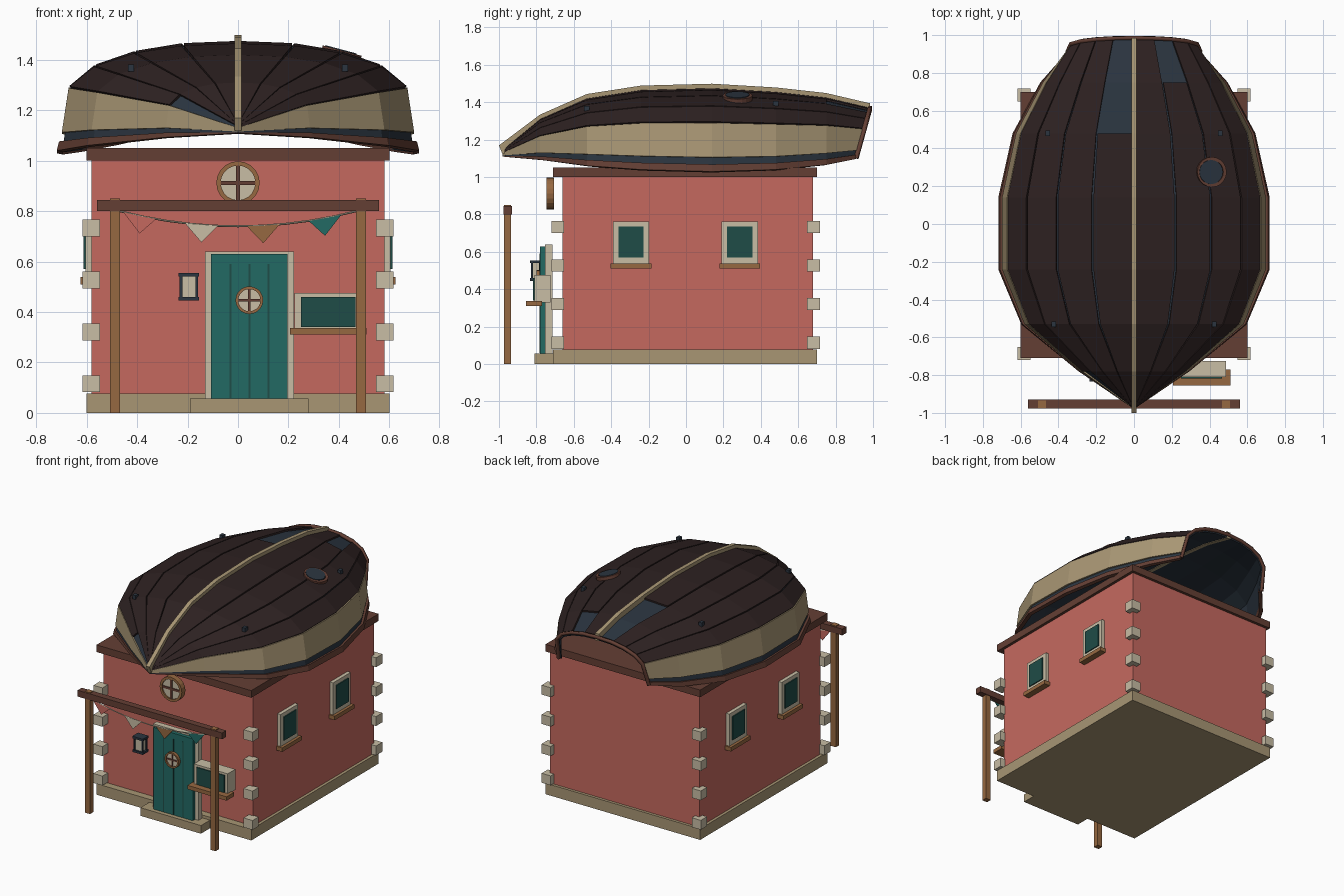
import bpy, bmesh, math
from mathutils import Vector

if "Cube" in bpy.data.objects:
    bpy.data.objects.remove(bpy.data.objects["Cube"])


def material(name, hexcode):
    srgb = [c / 255 for c in bytes.fromhex(hexcode)]
    col = [((c + 0.055) / 1.055) ** 2.4 for c in srgb] + [1]
    m = bpy.data.materials.new(name)
    m.use_nodes = True
    m.diffuse_color = col
    m.node_tree.nodes["Principled BSDF"].inputs["Base Color"].default_value = col
    return m


coral = material("coral plaster", "C5695F")
tarred = material("tarred planks", "2D2121")
tan = material("tan timber and stone", "A89674")
cream = material("cream paint", "C8BDA5")
slate = material("slate blue", "2B3540")
brown = material("dark brown wood", "643F34")
bronze = material("bronze wood", "966841")
teal = material("teal paint", "226A64")
glass = material("dark teal glass", "1F4C47")


def finish(name, bm, mat):
    mesh = bpy.data.meshes.new(name)
    bm.to_mesh(mesh)
    bm.free()
    mesh.materials.append(mat)
    ob = bpy.data.objects.new(name, mesh)
    bpy.context.collection.objects.link(ob)
    return ob


def thicken(ob, amount, offset=-1):
    mod = ob.modifiers.new("thickness", 'SOLIDIFY')
    mod.thickness, mod.offset = amount, offset
    return ob


def box(name, mat, x, y, z):
    """Box given by its (low, high) range on each axis."""
    bm = bmesh.new()
    bmesh.ops.create_cube(bm, size=1)
    for v in bm.verts:
        v.co = [r[0] if c < 0 else r[1] for c, r in zip(v.co, (x, y, z))]
    return finish(name, bm, mat)


def disc(name, mat, centre, radius, depth, tilt, sides=20):
    bm = bmesh.new()
    bmesh.ops.create_cone(bm, cap_ends=True, segments=sides, radius1=radius, radius2=radius, depth=depth)
    ob = finish(name, bm, mat)
    ob.location, ob.rotation_euler = centre, tilt
    return ob


def ring(name, mat, centre, inner, outer, depth, tilt, sides=20):
    bm = bmesh.new()
    rows = []
    for i in range(sides):
        a = 2 * math.pi * i / sides
        rows.append([bm.verts.new((r * math.cos(a), r * math.sin(a), h))
                     for r, h in ((inner, -depth / 2), (outer, -depth / 2), (outer, depth / 2), (inner, depth / 2))])
    for a, b in zip(rows, rows[1:] + rows[:1]):
        for k in range(4):
            n = (k + 1) % 4
            bm.faces.new((a[k], b[k], b[n], a[n]))
    bmesh.ops.recalc_face_normals(bm, faces=bm.faces)
    ob = finish(name, bm, mat)
    ob.location, ob.rotation_euler = centre, tilt
    return ob


def rod(name, mat, points, radius):
    curve = bpy.data.curves.new(name, 'CURVE')
    curve.dimensions = '3D'
    curve.bevel_depth, curve.bevel_resolution, curve.use_fill_caps = radius, 0, True
    line = curve.splines.new('POLY')
    line.points.add(len(points) - 1)
    for p, co in zip(line.points, points):
        p.co = (*co, 1)
    curve.materials.append(mat)
    ob = bpy.data.objects.new(name, curve)
    bpy.context.collection.objects.link(ob)


def porthole(name, x, y, z, r):
    """Round window facing the front with crossed glazing bars."""
    tilt = (math.pi / 2, 0, 0)
    disc(name + "_pane", cream, (x, y, z), r * 0.85, 0.02, tilt)
    ring(name + "_ring", bronze, (x, y, z), r * 0.8, r, 0.04, tilt)
    bar, reach, depth = r * 0.09, r * 0.82, (y - 0.016, y)
    box(name + "_bar_upright", brown, (x - bar, x + bar), depth, (z - reach, z + reach))
    box(name + "_bar_level", brown, (x - reach, x + reach), depth, (z - bar, z + bar))


# House body
box("walls", coral, (-.58, .58), (-.66, .68), (.02, 1.01))
box("plinth", tan, (-.6, .6), (-.71, .7), (0, .077))
box("door_step", tan, (-.19, .28), (-.81, -.7), (0, .057))
box("wall_plate", brown, (-.6, .6), (-.71, .7), (1, 1.05))

# Corner stones and side windows, mirrored left and right
for side, label in ((1, "left"), (-1, "right")):
    def across(a, b):
        return sorted((side * a, side * b))
    for row in range(4):
        z = 0.115 + 0.206 * row
        for end, y in (("front", (-.72, -.652)), ("back", (.648, .717))):
            box(f"corner_stone_{end}_{label}_{row}", cream, across(.547, .617), y, (z - .033, z + .033))
    for end, y in (("front", -.294), ("back", .287)):
        tag = f"{end}_{label}"
        box("window_frame_" + tag, cream, across(.57, .605), (y - .097, y + .097), (.535, .762))
        box("window_pane_" + tag, glass, across(.6, .612), (y - .068, y + .068), (.57, .735))
        box("window_sill_" + tag, bronze, across(.57, .625), (y - .109, y + .109), (.51, .538))
    # Porch post
    post = side * .487
    box("porch_post_" + label, bronze, (post - .02, post + .02), (-.973, -.935), (0, .85))
box("porch_beam", brown, (-.56, .56), (-.976, -.93), (.8, .844))

# Door
box("door_frame", cream, (-.13, .222), (-.755, -.715), (.057, .64))
box("door_leaf", teal, (-.108, .196), (-.78, -.75), (.057, .63))
for i in range(3):
    x = -.03 + .075 * i
    box(f"door_groove_{i}", glass, (x - .004, x + .004), (-.783, -.775), (.06, .59))
porthole("door_porthole", .045, -.78, .447, .055)
porthole("gable_porthole", 0, -.725, .912, .086)

# Serving hatch
box("hatch_box", cream, (.225, .487), (-.81, -.725), (.33, .475))
box("hatch_glass", glass, (.25, .465), (-.818, -.8), (.34, .46))
box("hatch_shelf", bronze, (.207, .51), (-.855, -.77), (.31, .337))

# Lantern
box("lantern_light", cream, (-.222, -.168), (-.822, -.782), (.46, .54))
for name, z in (("base", .445), ("cap", .54)):
    box("lantern_" + name, slate, (-.236, -.154), (-.834, -.77), (z, z + .015))
for i, x in enumerate((-.226, -.164)):
    for j, y in enumerate((-.824, -.78)):
        box(f"lantern_bar_{i}{j}", slate, (x - .005, x + .005), (y - .005, y + .005), (.45, .55))


# Bunting
def sag(x):
    return .74 + .06 * (x / .47) ** 2


rod("bunting_string", cream, [(x, -.955, sag(x)) for x in [-.47 + .094 * i for i in range(11)]], .004)
for i, mat in enumerate((coral, cream, bronze, teal)):
    x = -.39 + .245 * i
    bm = bmesh.new()
    corners = ((x - .065, sag(x - .065)), (x, sag(x) - .07), (x + .065, sag(x + .065)))
    bm.faces.new([bm.verts.new((px, -.955, pz)) for px, pz in corners])
    thicken(finish(f"bunting_flag_{i}", bm, mat), .006, 0)

# Upturned boat roof: stations (y, half width, sheer height, crown height)
stations = [(-.98, 0, 1.11, 1.145), (-.78, .29, 1.095, 1.31), (-.53, .59, 1.065, 1.42), (-.24, .71, 1.045, 1.465),
            (.14, .71, 1.035, 1.475), (.48, .635, 1.045, 1.455), (.75, .49, 1.07, 1.425), (.91, .35, 1.1, 1.37)]
# Cross-section: (share of half width, share of height)
section = [(0, 1), (.31, .98), (.575, .91), (.8, .785), (.945, .59), (.985, .15), (1, 0)]


def hull_point(index, side, fx, h, inset=0):
    y, half, sheer, crown = stations[index]
    rake = .075 * h if index == len(stations) - 1 else 0
    return Vector((side * fx * max(half - inset, 0), y + rake, sheer + h * (crown - sheer - inset)))


def loft(name, mat, side, outline, thickness, inset=0, missing=()):
    bm = bmesh.new()
    rows = [[bm.verts.new(hull_point(i, side, fx, h, inset)) for fx, h in outline] for i in range(len(stations))]
    for i in range(len(stations) - 1):
        if i in missing:
            continue
        for k in range(len(outline) - 1):
            quad = [rows[i][k], rows[i][k + 1], rows[i + 1][k + 1], rows[i + 1][k]]
            bm.faces.new(quad if side > 0 else quad[::-1])
    bmesh.ops.delete(bm, geom=[v for v in bm.verts if not v.link_faces], context='VERTS')
    return thicken(finish(name, bm, mat), thickness)


# Lost lengths of planking, by side and strake
gaps = {(-1, 0): (5, 6), (1, 1): (6,), (-1, 3): (0,)}
for side, label in ((1, "left"), (-1, "right")):
    loft("hull_shell_" + label, slate, side, section, .008, .013)
    for k in range(5):
        a, b = Vector(section[k]), Vector(section[k + 1])
        edge = 0 if k == 0 else .025
        loft(f"hull_plank_{label}_{k}", tan if k == 4 else tarred, side,
             [a.lerp(b, edge), a.lerp(b, .975)], .011, 0, gaps.get((side, k), ()))
    loft("gunwale_" + label, brown, side, [(1, .075), (1.012, -.012)], .025)
    # Cleats on the planking
    for end, index in (("front", 2), ("back", 5)):
        c = hull_point(index, side, .72, .84)
        box(f"cleat_{end}_{label}", slate, (c.x - .012, c.x + .012), (c.y - .015, c.y + .015), (c.z - .01, c.z + .018))

# Stern rim
last = len(stations) - 1
rod("stern_rim", brown, [hull_point(last, -1, *p) for p in section[::-1]] +
    [hull_point(last, 1, *p) for p in section[1:]], .014)

# Keel
bm = bmesh.new()
lower = [hull_point(i, 1, 0, 1) for i in range(len(stations))]
rows = [(bm.verts.new(p - Vector((0, 0, .025))), bm.verts.new(p + Vector((0, -.02 if i == 0 else 0, .024))))
        for i, p in enumerate(lower)]
for a, b in zip(rows, rows[1:]):
    bm.faces.new((a[0], b[0], b[1], a[1]))
thicken(finish("keel", bm, tan), .028, 0)

# Roof hatch
tilt = (0, math.radians(15), 0)
disc("roof_hatch_lid", slate, (.405, .275, 1.427), .064, .03, tilt)
ring("roof_hatch_ring", brown, (.41, .275, 1.424), .062, .08, .026, tilt)
